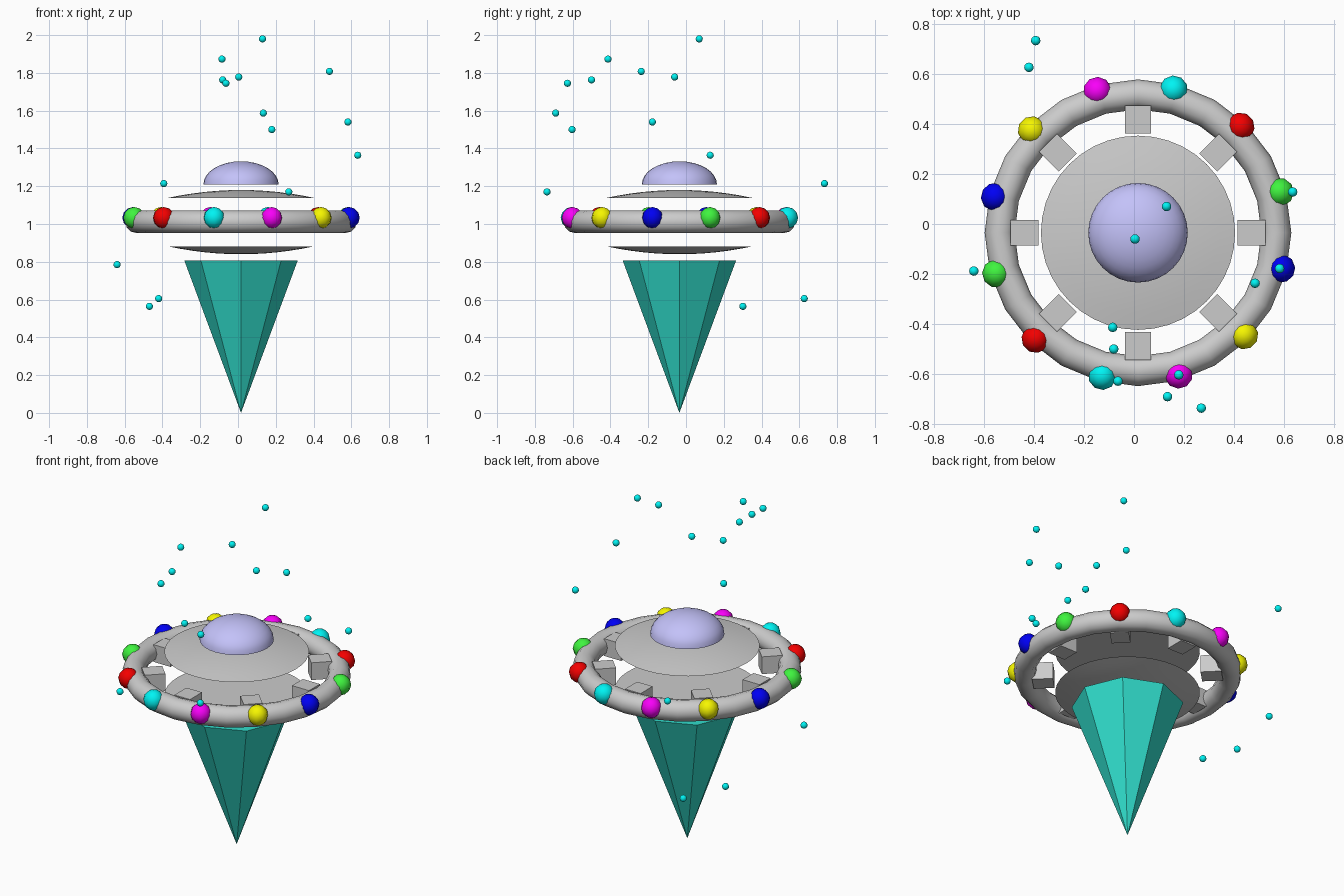
import bpy, math
from math import sin, cos, pi, radians

if "Cube" in bpy.data.objects:
    bpy.data.objects.remove(bpy.data.objects["Cube"])

CX, CY = 0.016, -0.035      # axis of the craft
RING_R, TUBE_R, RING_Z = 0.553, 0.06, 1.012


def material(name, rgb):
    m = bpy.data.materials.new(name)
    m.diffuse_color = (*rgb, 1)
    m.use_nodes = True
    m.node_tree.nodes["Principled BSDF"].inputs["Base Color"].default_value = m.diffuse_color
    return m


def finish(name, mat=None, angle=40):
    ob = bpy.context.object
    ob.name = name
    if mat:
        ob.data.materials.append(mat)
    if angle:
        bpy.ops.object.shade_smooth_by_angle(angle=radians(angle))
    return ob


def lathe(name, profile, sides, mat=None):
    """Revolve (radius, z) points; radius 0 becomes a pole, open ends get a cap."""
    verts, rings, faces = [], [], []
    for r, z in profile:
        n = 1 if r < 1e-6 else sides
        rings.append([len(verts) + i for i in range(n)])
        verts += [(r * cos(2 * pi * i / sides), r * sin(2 * pi * i / sides), z)
                  for i in range(n)]
    for a, b in zip(rings, rings[1:]):
        for i in range(sides):
            j = (i + 1) % sides
            quad = [a[i % len(a)], a[j % len(a)], b[j % len(b)], b[i % len(b)]]
            faces.append(list(dict.fromkeys(quad)))
    if len(rings[0]) > 1:
        faces.append(rings[0][::-1])
    if len(rings[-1]) > 1:
        faces.append(rings[-1])
    me = bpy.data.meshes.new(name)
    me.from_pydata(verts, [], faces)
    ob = bpy.data.objects.new(name, me)
    ob.location = (CX, CY, 0)
    bpy.context.collection.objects.link(ob)
    bpy.ops.object.select_all(action='DESELECT')
    bpy.context.view_layer.objects.active = ob
    ob.select_set(True)
    return finish(name, mat)


teal = material("teal", (0.03, 0.72, 0.6))
violet = material("violet", (0.55, 0.54, 0.95))
cyan = material("cyan", (0.0, 0.9, 0.9))
palette = [("green", material("green", (0.05, 0.9, 0.05))),
           ("red", material("red", (0.9, 0.0, 0.0))),
           ("cyan", cyan),
           ("magenta", material("magenta", (0.95, 0.0, 0.95))),
           ("yellow", material("yellow", (0.92, 0.92, 0.0))),
           ("blue", material("blue", (0.0, 0.0, 0.9)))]

# beam cone under the craft
lathe("beam", [(0, 0), (0.3, 0.806)], 8, teal)

# shallow hull caps, upper and lower
HULL_R, RISE = 0.388, 0.042
steps = [i / 6 for i in range(7)]
lathe("lower_hull", [(HULL_R * t, 0.84 + RISE * t * t) for t in steps], 40)
lathe("upper_hull", [(HULL_R * t, 1.18 - RISE * t * t) for t in reversed(steps)], 40)

# cockpit dome
lathe("cockpit_dome", [(0.199 * cos(a), 1.21 + 0.122 * sin(a))
                       for a in [pi / 2 * i / 8 for i in range(9)]], 32, violet)

# outer ring
bpy.ops.mesh.primitive_torus_add(major_radius=RING_R, minor_radius=TUBE_R,
                                 major_segments=24, minor_segments=12,
                                 location=(CX, CY, RING_Z))
finish("outer_ring")

# blocks inside the ring
for i in range(8):
    a = i * pi / 4
    bpy.ops.mesh.primitive_cube_add(
        size=1, location=(CX + 0.453 * cos(a), CY + 0.453 * sin(a), RING_Z),
        rotation=(0, 0, a), scale=(0.112, 0.102, 0.102))
    finish(f"block_{i + 1}", angle=None)

# coloured lights around the ring
order = [0, 1, 2, 3, 4, 5]
for i in range(12):
    a = radians(16 + 30 * i)
    colour, mat = palette[i % 6]
    bpy.ops.mesh.primitive_uv_sphere_add(
        segments=10, ring_count=6, radius=0.057,
        location=(CX + 0.589 * cos(a), CY + 0.589 * sin(a), 1.033),
        rotation=(0, 0, a))
    finish(f"{colour}_light_{i // 6 + 1}", mat, 60)

# floating particles
particles = [(0.13, 0.07, 1.98), (-0.085, -0.413, 1.873), (0.484, -0.237, 1.808),
             (0.004, -0.06, 1.778), (-0.081, -0.5, 1.763), (-0.064, -0.628, 1.745),
             (0.134, -0.69, 1.587), (0.582, -0.178, 1.54), (0.179, -0.603, 1.5),
             (0.634, 0.128, 1.364), (-0.393, 0.733, 1.214), (0.269, -0.736, 1.17),
             (-0.64, -0.188, 0.785), (-0.42, 0.626, 0.605), (-0.469, 0.301, 0.564)]
for i, p in enumerate(particles):
    bpy.ops.mesh.primitive_uv_sphere_add(segments=12, ring_count=8, radius=0.019, location=p)
    finish(f"particle_{i + 1}", cyan, 60)
